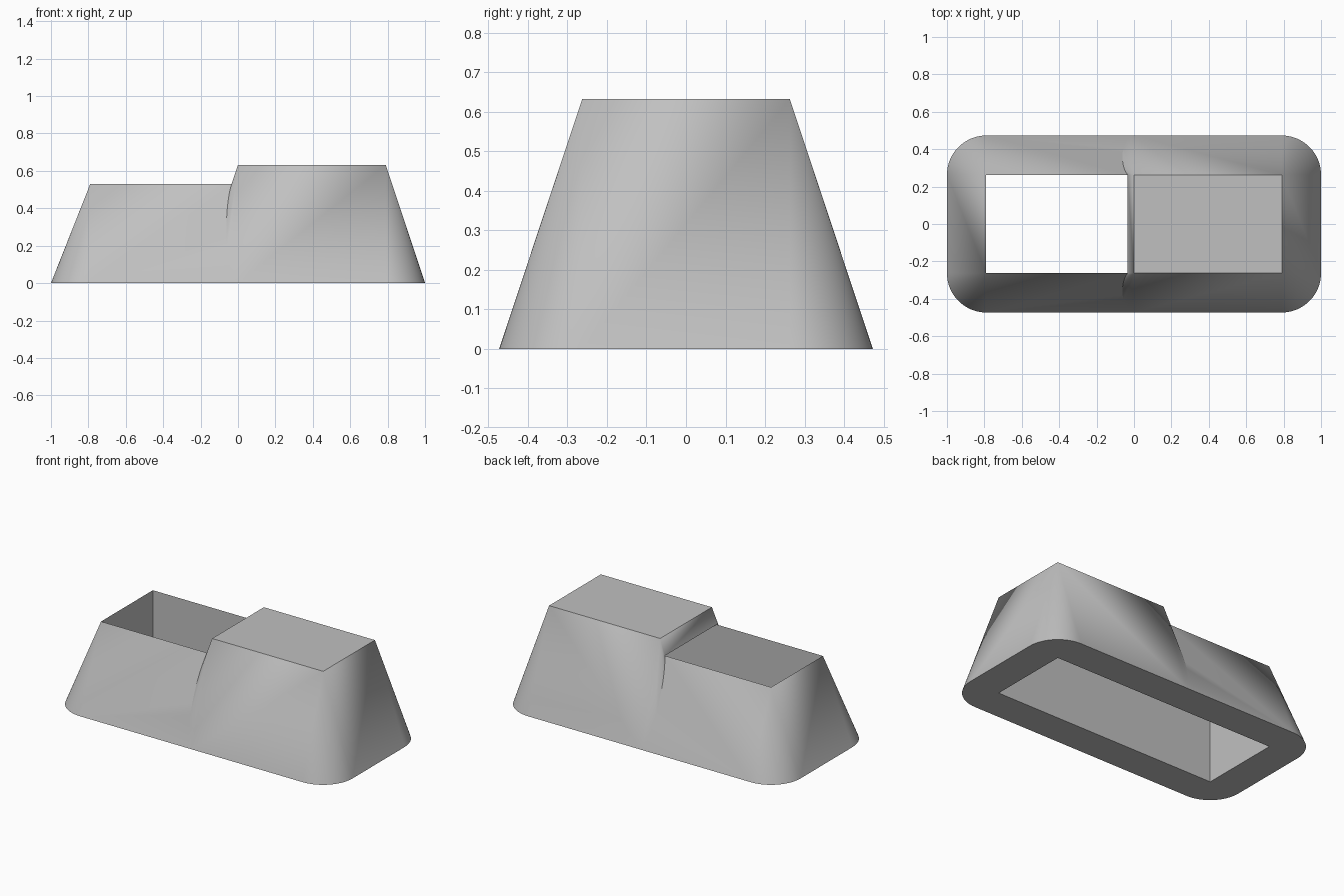
import bpy, bmesh, math

if "Cube" in bpy.data.objects:
    bpy.data.objects.remove(bpy.data.objects["Cube"])

R = 0.21            # bottom corner radius, equal to the inward taper
HALF_Y = 0.263      # half width of the sharp top rectangle
LOW, HIGH = 0.53, 0.632

grey = bpy.data.materials.new("plain grey")
grey.diffuse_color = (0.53, 0.53, 0.53, 1)
grey.use_nodes = True
grey.node_tree.nodes["Principled BSDF"].inputs["Base Color"].default_value = grey.diffuse_color


def make_object(name, bm):
    bmesh.ops.recalc_face_normals(bm, faces=bm.faces)
    me = bpy.data.meshes.new(name)
    bm.to_mesh(me)
    bm.free()
    me.materials.append(grey)
    ob = bpy.data.objects.new(name, me)
    bpy.context.collection.objects.link(ob)
    return ob


def tapered_block(name, x0, x1, height, segs=16):
    """Rounded rectangle at the bottom narrowing to a sharp rectangle on top."""
    bm = bmesh.new()
    corners = [(x1, HALF_Y), (x0, HALF_Y), (x0, -HALF_Y), (x1, -HALF_Y)]
    tops = [bm.verts.new((x, y, height)) for x, y in corners]
    arcs = []
    for i, (x, y) in enumerate(corners):
        angles = [(i + k / segs) * math.pi / 2 for k in range(segs + 1)]
        arcs.append([bm.verts.new((x + R * math.cos(a), y + R * math.sin(a), 0))
                     for a in angles])
    for i in range(4):
        j = (i + 1) % 4
        for a, b in zip(arcs[i], arcs[i][1:]):
            bm.faces.new((a, b, tops[i]))
        bm.faces.new((arcs[i][-1], arcs[j][0], tops[j], tops[i]))
    bm.faces.new(tops)
    bm.faces.new([v for arc in arcs for v in arc])
    return make_object(name, bm)


def combine(target, other, operation):
    mod = target.modifiers.new(operation.lower(), 'BOOLEAN')
    mod.operation, mod.solver, mod.object = operation, 'EXACT', other
    bpy.context.view_layer.objects.active = target
    bpy.ops.object.modifier_apply(modifier=mod.name)
    bpy.data.objects.remove(other)


# Low open half and tall roofed half, joined into one shell
shell = tapered_block("stepped_shell", -0.79, 0.3, LOW)
combine(shell, tapered_block("tall_half", 0.0, 0.79, HIGH), 'UNION')

# Rectangular well, open below and through the low half's top
bm = bmesh.new()
bmesh.ops.create_cube(bm, size=1)
for v in bm.verts:
    v.co = (v.co.x * 1.58, v.co.y * 2 * HALF_Y, LOW if v.co.z > 0 else -0.3)
combine(shell, make_object("well_cutter", bm), 'DIFFERENCE')

# Smooth rounded corners, crisp edges
bpy.ops.object.select_all(action='DESELECT')
shell.select_set(True)
bpy.context.view_layer.objects.active = shell
bpy.ops.object.shade_smooth_by_angle(angle=math.radians(20))
